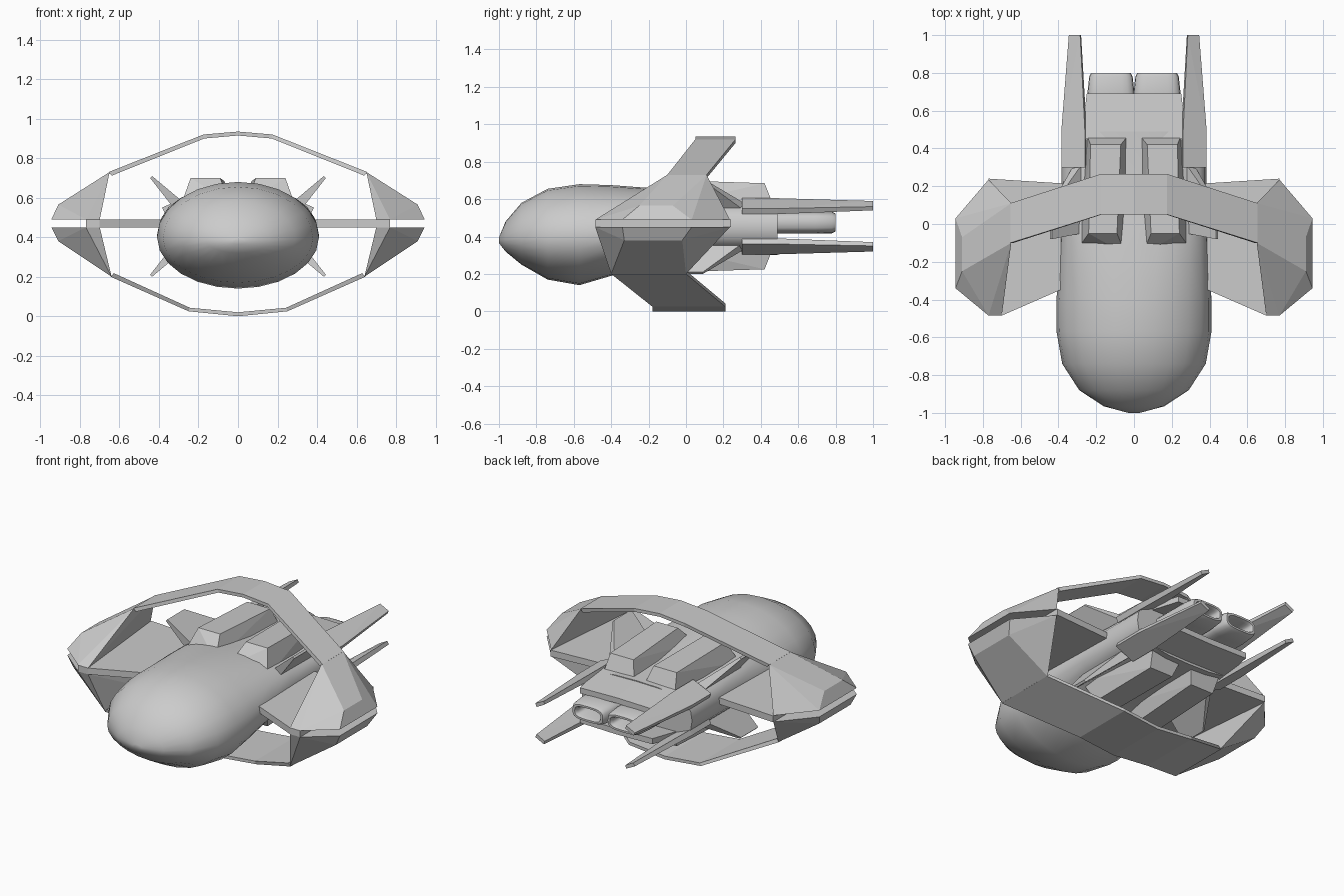
import bpy, bmesh, math
from mathutils import Vector

if "Cube" in bpy.data.objects:
    bpy.data.objects.remove(bpy.data.objects["Cube"])

MID = 0.455  # height of the upper/lower symmetry plane


def finish(name, bm, smooth=None):
    bmesh.ops.recalc_face_normals(bm, faces=bm.faces)
    me = bpy.data.meshes.new(name)
    bm.to_mesh(me)
    bm.free()
    ob = bpy.data.objects.new(name, me)
    bpy.context.collection.objects.link(ob)
    if smooth:
        bpy.ops.object.select_all(action='DESELECT')
        ob.select_set(True)
        bpy.context.view_layer.objects.active = ob
        bpy.ops.object.shade_smooth_by_angle(angle=math.radians(smooth))
    return ob


def hull(name, pts, flip_z=False):
    """Convex solid, mirrored left/right and optionally up/down."""
    bm = bmesh.new()
    for sx in (1, -1):
        for sz in ((1, -1) if flip_z else (1,)):
            vs = [bm.verts.new((sx * x, y, MID + sz * (z - MID))) for x, y, z in pts]
            bmesh.ops.convex_hull(bm, input=vs)
    bmesh.ops.dissolve_limit(bm, angle_limit=0.01, verts=bm.verts, edges=bm.edges)
    return finish(name, bm)


def loft(name, rings, smooth=None):
    """Skin a list of closed point rings and cap both ends."""
    bm = bmesh.new()
    loops = [[bm.verts.new(p) for p in r] for r in rings]
    n = len(loops[0])
    for a, b in zip(loops, loops[1:]):
        for i in range(n):
            bm.faces.new((a[i], a[(i + 1) % n], b[(i + 1) % n], b[i]))
    bm.faces.new(loops[0])
    bm.faces.new(loops[-1])
    return finish(name, bm, smooth)


def oval(cx, y, zc, hw, up, down, power, n=24):
    """Superellipse ring in the xz plane with separate upper and lower heights."""
    ring = []
    for i in range(n):
        a = 2 * math.pi * i / n
        c, s = math.cos(a), math.sin(a)
        x = math.copysign(abs(c) ** (2 / power), c) * hw
        z = math.copysign(abs(s) ** (2 / power), s) * (up if s > 0 else down)
        ring.append((cx + x, y, zc + z))
    return ring


# Fuselage: y, half width, top, bottom, widest height, squareness
stations = [
    (-1.0, .03, .395, .365, .38, 2), (-.965, .16, .48, .32, .385, 2),
    (-.88, .29, .58, .25, .39, 2), (-.74, .38, .655, .17, .395, 2),
    (-.57, .41, .68, .14, .40, 2), (-.40, .41, .675, .19, .41, 2),
    (-.20, .40, .66, .26, .43, 2.2), (.0, .39, .63, .29, .45, 2.5),
    (.20, .385, .605, .30, .45, 2.8), (.49, .385, .60, .30, .45, 2.8)]
loft("fuselage", [oval(0, y, m, w, t - m, m - b, p) for y, w, t, b, m, p in stations], 40)

# Engine nozzles: hollow rounded tubes
nozzle = [(.47, .125, .06), (.69, .125, .06), (.78, .115, .058), (.80, .105, .048),
          (.80, .09, .036), (.78, .08, .028), (.62, .08, .028)]
for side, sx in (("left", -1), ("right", 1)):
    loft("nozzle_" + side,
         [oval(sx * .122, y, .475, w, h, h, 3.2, 20) for y, w, h in nozzle], 40)

# Sloping tail plates above and below the nozzles
hull("tail_plates", [(x, y, z - d) for x, y, z in ((0, .45, .60), (.28, .45, .595),
     (0, .69, .57), (.25, .69, .565)) for d in (0, .035)], True)

# Raised equipment housings on the back and belly
hull("housings", [(.03, .47, .56), (.25, .47, .56), (.045, -.16, .58), (.29, -.12, .56),
     (.07, .42, .685), (.23, .42, .685), (.09, -.05, .70), (.24, -.05, .70)], True)

# Long tail spars
hull("tail_spars", [(.26, .30, .605), (.385, .30, .55), (.37, .30, .52), (.25, .30, .57),
     (.26, .49, .605), (.385, .49, .55), (.37, .49, .52), (.25, .49, .57),
     (.285, 1, .59), (.345, 1, .56), (.335, 1, .54), (.28, 1, .57)], True)

# Small diagonal fins
hull("diagonal_fins", [(.28, -.05, .58), (.32, -.05, .54), (.28, .31, .58), (.32, .31, .54),
     (.435, -.08, .71), (.445, -.08, .70), (.435, .09, .71), (.445, .09, .70)], True)

# Flat wings between body and pods
hull("wings", [(x, y, z) for x, y in ((.30, -.31), (.70, -.485), (.77, -.485),
     (.77, .24), (.30, .21)) for z in (.45, .49)])

# Faceted wingtip pods, upper and lower
rim = [(.70, -.485), (.77, -.485), (.945, -.34), (.945, .03), (.77, .235)]
hull("upper_pods", [(x, y, .49) for x, y in rim] + [
     (.91, -.25, .565), (.91, -.07, .565), (.65, -.10, .73), (.65, .11, .73)])
hull("lower_pods", [(x, y, .45) for x, y in rim] + [
     (.91, -.33, .38), (.91, -.02, .38), (.64, -.40, .20), (.64, .0, .20)])


# Ring bands: x, front y, back y, outer z, inner z
def band(name, half):
    path = [(-x, *r) for x, *r in half] + [tuple(p) for p in half[-2::-1]]
    loft(name, [[(x * k, f, zi), (x, f, zo), (x, b, zo), (x * k, b, zi)]
                for x, f, b, zo, zi in path for k in (.975,)])


band("upper_band", [(.655, -.10, .11, .73, .712), (.175, .05, .265, .92, .90),
                    (0, .05, .265, .935, .915)])
band("lower_band", [(.645, -.40, .0, .20, .218), (.25, -.18, .21, .025, .043),
                    (0, -.18, .21, .0, .02)])
